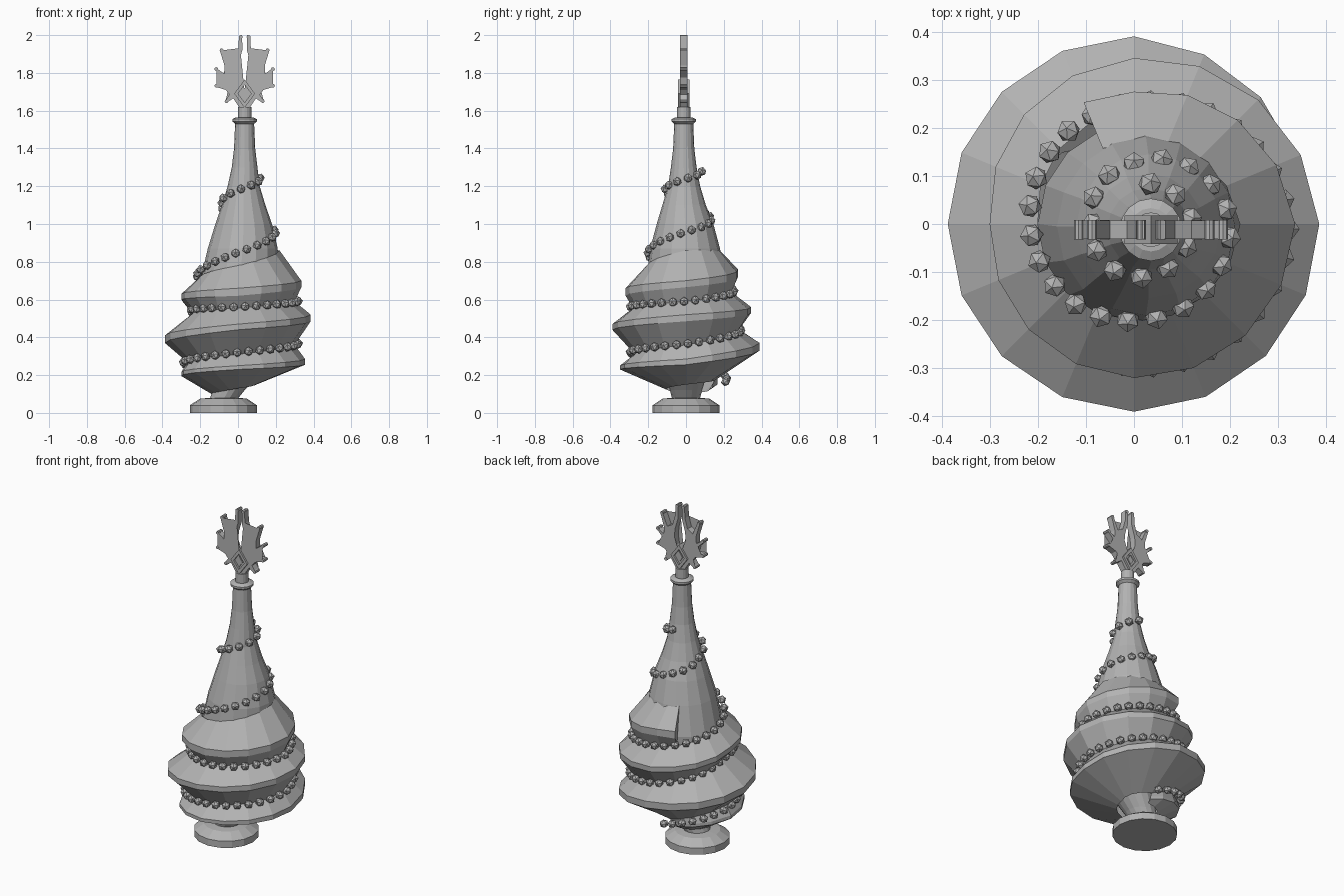
import bpy
import bmesh
import math
from mathutils import Matrix, Vector

default_cube = bpy.data.objects.get("Cube")
if default_cube:
    bpy.data.objects.remove(default_cube, do_unlink=True)

stone = bpy.data.materials.new("plain grey")
stone.use_nodes = True
GREY = (0.45, 0.45, 0.45, 1)
stone.diffuse_color = GREY
stone.node_tree.nodes["Principled BSDF"].inputs["Base Color"].default_value = GREY

SIDES = 16
CROWN_X, CROWN_Y = 0.035, -0.012


def finish(name, bm, recalculate=True):
    """Turn a bmesh into a flat shaded object."""
    if recalculate:
        bmesh.ops.recalc_face_normals(bm, faces=bm.faces[:])
    mesh = bpy.data.meshes.new(name)
    bm.to_mesh(mesh)
    bm.free()
    mesh.materials.append(stone)
    obj = bpy.data.objects.new(name, mesh)
    bpy.context.collection.objects.link(obj)
    return obj


def lathe(name, profile):
    """Stack rings given as (centre x, centre y, radius, height)."""
    bm = bmesh.new()
    rings = []
    for cx, cy, radius, z in profile:
        ring = []
        for i in range(SIDES):
            a = math.tau * i / SIDES
            ring.append(bm.verts.new((cx + radius * math.cos(a), cy + radius * math.sin(a), z)))
        rings.append(ring)
    for low, high in zip(rings, rings[1:]):
        for i in range(SIDES):
            j = (i + 1) % SIDES
            bm.faces.new((low[i], low[j], high[j], high[i]))
    bm.faces.new(rings[0][::-1])
    bm.faces.new(rings[-1])
    return finish(name, bm)


def sample(table, first, q):
    """Linear lookup; q counts quarter turns, first is the table's first q."""
    t = min(max(q - first, 0), len(table) - 1)
    i = min(int(t), len(table) - 2)
    return Vector(table[i]).lerp(Vector(table[i + 1]), t - i)


def polar(q, radius, z):
    a = q * math.pi / 2
    return Vector((radius * math.cos(a), radius * math.sin(a), z))


def prism(name, outline, depth):
    """Extrude an x-z outline along y, centred on the crown."""
    bm = bmesh.new()
    front = [bm.verts.new((CROWN_X + x, CROWN_Y - depth / 2, z)) for x, z in outline]
    back = [bm.verts.new((v.co.x, CROWN_Y + depth / 2, v.co.z)) for v in front]
    bm.faces.new(front)
    bm.faces.new(back[::-1])
    for i in range(len(front)):
        j = (i + 1) % len(front)
        bm.faces.new((front[i], back[i], back[j], front[j]))
    bmesh.ops.triangulate(bm, faces=[f for f in bm.faces if len(f.verts) > 4])
    return finish(name, bm)


# Foot and the throat rising into the coil
lathe("foot", [(-0.077, 0, 0.178, 0), (-0.077, 0, 0.178, 0.04), (-0.077, 0, 0.125, 0.075),
               (-0.072, 0, 0.075, 0.08), (-0.05, 0, 0.085, 0.12), (0, 0, 0.11, 0.2)])

# Tapering upper body and neck
lathe("tapered_neck", [(0, 0, 0.2, 0.5), (0.01, 0, 0.21, 0.7), (0.025, -0.005, 0.185, 0.87),
                       (0.03, -0.005, 0.15, 1), (0.03, -0.01, 0.115, 1.1),
                       (0.03, -0.01, 0.085, 1.2), (0.035, -0.012, 0.068, 1.3),
                       (0.035, -0.012, 0.056, 1.4), (0.035, -0.012, 0.05, 1.54)])
lathe("neck_collar", [(0.035, -0.012, 0.05, 1.53), (0.035, -0.012, 0.065, 1.543),
                      (0.035, -0.012, 0.065, 1.555), (0.035, -0.012, 0.045, 1.565)])
lathe("crown_stem", [(0.035, -0.012, 0.036, 1.55), (0.035, -0.012, 0.036, 1.62)])

# Coiled ridge: the valleys as (radius, height), the rims as (radius, low, high)
VALLEY = [(0.12, 0.12), (0.14, 0.10), (0.10, 0.13), (0.09, 0.15),
          (0.15, 0.17), (0.27, 0.27), (0.27, 0.31), (0.30, 0.36),
          (0.28, 0.44), (0.235, 0.53), (0.28, 0.555), (0.30, 0.59),
          (0.24, 0.64), (0.20, 0.72), (0.20, 0.78), (0.22, 0.86),
          (0.17, 0.87), (0.17, 0.88)]
RIM = [(0.14, 0.135, 0.15), (0.30, 0.195, 0.215), (0.35, 0.23, 0.25), (0.355, 0.255, 0.285),
       (0.39, 0.33, 0.37), (0.387, 0.37, 0.41), (0.39, 0.44, 0.47), (0.385, 0.485, 0.52),
       (0.345, 0.53, 0.56), (0.30, 0.60, 0.63), (0.32, 0.62, 0.66), (0.335, 0.665, 0.70),
       (0.275, 0.72, 0.76), (0.27, 0.73, 0.78)]
bm = bmesh.new()
columns = []
for step in range(50):
    q = 1 + step / 4
    radius, low, high = sample(RIM, 1, q)
    points = [polar(q, *sample(VALLEY, -3, q - 4)), polar(q, radius, low),
              polar(q, radius, high), polar(q, *sample(VALLEY, -3, q))]
    columns.append([bm.verts.new(p) for p in points])
for a, b in zip(columns, columns[1:]):
    for j in range(3):
        bm.faces.new((a[j], b[j], b[j + 1], a[j + 1]))
bm.faces.new(columns[0])
bm.faces.new(columns[-1][::-1])
finish("coiled_body", bm, recalculate=False)

# String of beads climbing along the valleys and around the neck
STRAND = [(0.21, 0.165), (0.29, 0.265), (0.295, 0.32), (0.32, 0.365),
          (0.29, 0.44), (0.245, 0.545), (0.295, 0.56), (0.32, 0.59),
          (0.25, 0.65), (0.215, 0.73), (0.20, 0.85), (0.20, 0.96),
          (0.125, 1.04), (0.085, 1.11), (0.11, 1.18), (0.12, 1.24), (0.08, 1.29)]
bm = bmesh.new()
last = None
for step in range(1601):
    q = 1 + step / 100
    spot = polar(q, *sample(STRAND, 1, q))
    if last is None or (spot - last).length > 0.06:
        turn = Matrix.Rotation(q * math.pi / 2, 4, "Z") @ Matrix.Rotation(0.3, 4, "Y")
        bmesh.ops.create_icosphere(bm, subdivisions=1, radius=0.025,
                                   matrix=Matrix.Translation(spot) @ turn)
        last = spot
finish("bead_strand", bm)

# Spiky crown wings with a small knob on every spike
WING = [(0.013, 2), (0.03, 1.995), (0.033, 1.93), (0.05, 1.87), (0.085, 1.85),
        (0.115, 1.92), (0.13, 1.915), (0.107, 1.84), (0.107, 1.795),
        (0.15, 1.825), (0.15, 1.81), (0.115, 1.775), (0.105, 1.735),
        (0.15, 1.74), (0.15, 1.725), (0.10, 1.71), (0.08, 1.685),
        (0.10, 1.655), (0.09, 1.645), (0.06, 1.665), (0.03, 1.62),
        (0, 1.61), (0, 1.7), (0.03, 1.75), (0.038, 1.8), (0.033, 1.85), (0.012, 1.92)]
KNOBS = [(0.122, 1.92), (0.15, 1.82), (0.15, 1.732), (0.096, 1.65), (0.02, 1.99)]
bm = bmesh.new()
for side, label in ((1, "left"), (-1, "right")):
    prism(label + "_crown_wing", [(side * x, z) for x, z in WING], 0.038)
    for x, z in KNOBS:
        place = Matrix.Translation((CROWN_X + side * x, CROWN_Y, z))
        bmesh.ops.create_cone(bm, cap_ends=True, segments=8, radius1=0.01, radius2=0.01,
                              depth=0.04, matrix=place @ Matrix.Rotation(math.pi / 2, 4, "X"))
finish("crown_knobs", bm)


# Diamond frame and the gem inside it
def diamond(width, height):
    return [(0, 1.69 - height), (width, 1.69), (0, 1.69 + height), (-width, 1.69)]


prism("crown_gem", diamond(0.02, 0.03), 0.05)
bm = bmesh.new()
loops = []
for outline, depth in ((diamond(0.055, 0.075), -0.03), (diamond(0.035, 0.047), -0.03),
                       (diamond(0.035, 0.047), 0.03), (diamond(0.055, 0.075), 0.03)):
    loops.append([bm.verts.new((CROWN_X + x, CROWN_Y + depth, z)) for x, z in outline])
for a, b in zip(loops, loops[1:] + loops[:1]):
    for i in range(4):
        j = (i + 1) % 4
        bm.faces.new((a[i], a[j], b[j], b[i]))
finish("crown_diamond_frame", bm)
